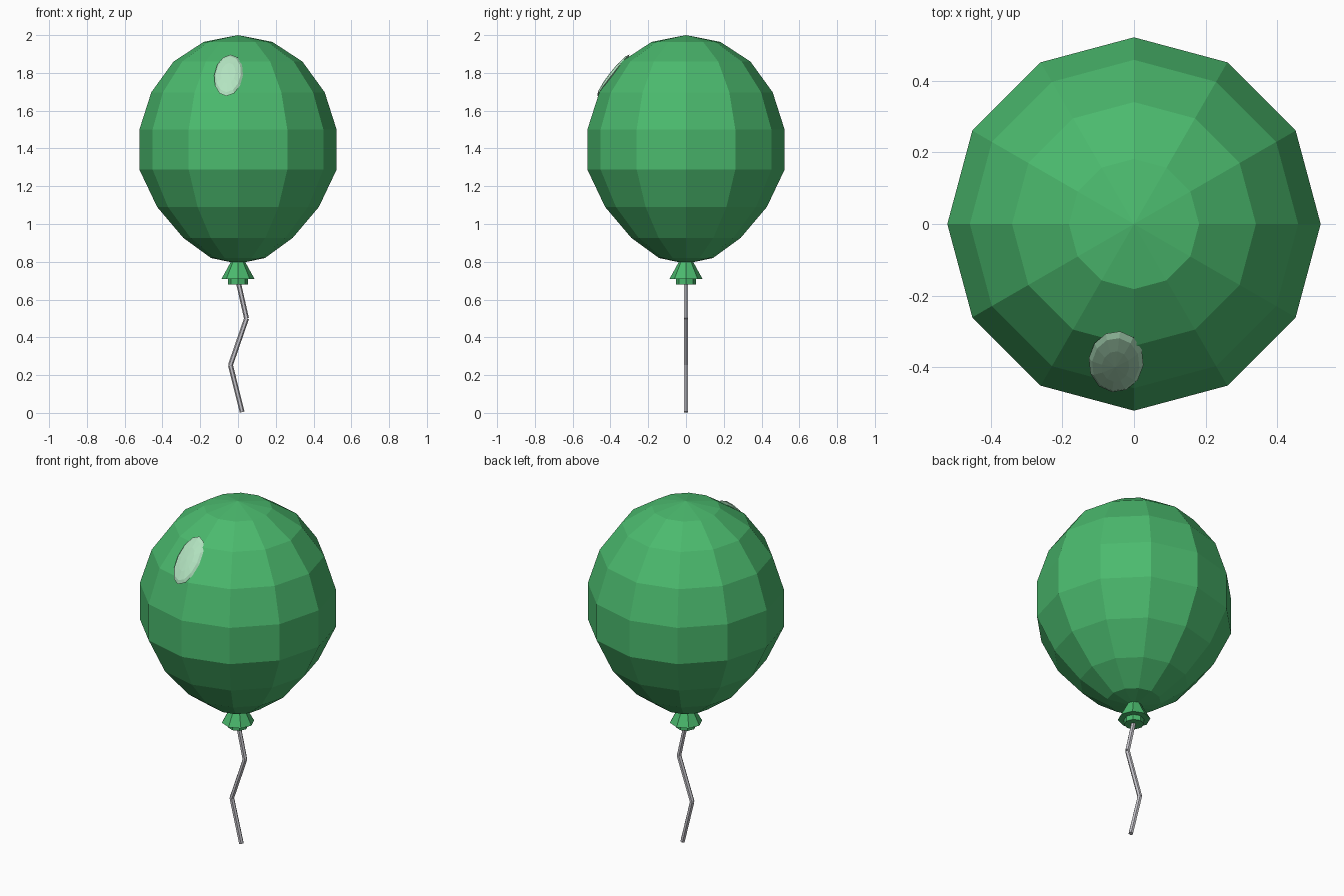
import bpy, bmesh, math
from mathutils import Matrix, Vector

if "Cube" in bpy.data.objects:
    bpy.data.objects.remove(bpy.data.objects["Cube"])


def material(name, rgb):
    m = bpy.data.materials.new(name)
    m.diffuse_color = (*rgb, 1)
    m.use_nodes = True
    m.node_tree.nodes["Principled BSDF"].inputs["Base Color"].default_value = m.diffuse_color
    return m


GREEN = material("balloon green", (0.07, 0.49, 0.155))
PALE = material("pale green shine", (0.45, 0.77, 0.53))
GREY = material("string grey", (0.58, 0.57, 0.61))


def add_object(name, bm, mat):
    bmesh.ops.recalc_face_normals(bm, faces=bm.faces[:])
    mesh = bpy.data.meshes.new(name)
    bm.to_mesh(mesh)
    bm.free()
    mesh.materials.append(mat)
    obj = bpy.data.objects.new(name, mesh)
    bpy.context.collection.objects.link(obj)
    return obj


def lathe(name, profile, sides, mat):
    """Revolve (radius, z) points; a zero radius makes a pole."""
    bm = bmesh.new()
    rings = []
    for r, z in profile:
        n = sides if r > 0 else 1
        rings.append([bm.verts.new((r * math.cos(math.tau * i / sides),
                                    r * math.sin(math.tau * i / sides), z)) for i in range(n)])
    for a, b in zip(rings, rings[1:]):
        for i in range(sides):
            j = (i + 1) % sides
            quad = [a[i % len(a)], a[j % len(a)], b[j % len(b)], b[i % len(b)]]
            bm.faces.new(list(dict.fromkeys(quad)))
    return add_object(name, bm, mat)


# Balloon body: twelve-sided, tapering toward the neck
lathe("balloon", [(0, 0.79), (0.143, 0.82), (0.29, 0.927), (0.428, 1.09), (0.522, 1.288),
                  (0.522, 1.5), (0.459, 1.697), (0.341, 1.86), (0.182, 1.964), (0, 2.0)], 12, GREEN)

# Flared knot with a small collar below
lathe("knot", [(0, 0.81), (0.032, 0.81), (0.087, 0.71), (0, 0.71)], 8, GREEN)
lathe("knot_collar", [(0, 0.73), (0.053, 0.73), (0.053, 0.68), (0, 0.68)], 8, GREEN)

# Kinked string: three straight rods
points = [Vector(p) for p in ((0, 0, 0.70), (0.045, 0, 0.5), (-0.04, 0, 0.253), (0.022, 0, 0.004))]
for k, (a, b) in enumerate(zip(points, points[1:])):
    d = b - a
    bm = bmesh.new()
    bmesh.ops.create_cone(bm, cap_ends=True, segments=6, radius1=0.013, radius2=0.013, depth=d.length,
                          matrix=Matrix.Translation((a + b) / 2) @ d.to_track_quat('Z', 'Y').to_matrix().to_4x4())
    add_object(f"string_{k + 1}", bm, GREY)

# Shine: flattened ellipsoid lying on the upper front
bm = bmesh.new()
place = (Matrix.Translation((-0.05, -0.385, 1.787)) @ Matrix.Rotation(math.radians(-7.5), 4, 'Z')
         @ Matrix.Rotation(math.radians(52), 4, 'X') @ Matrix.Diagonal((0.077, 0.139, 0.02, 1)))
bmesh.ops.create_uvsphere(bm, u_segments=12, v_segments=6, radius=1, matrix=place)
add_object("shine", bm, PALE)
